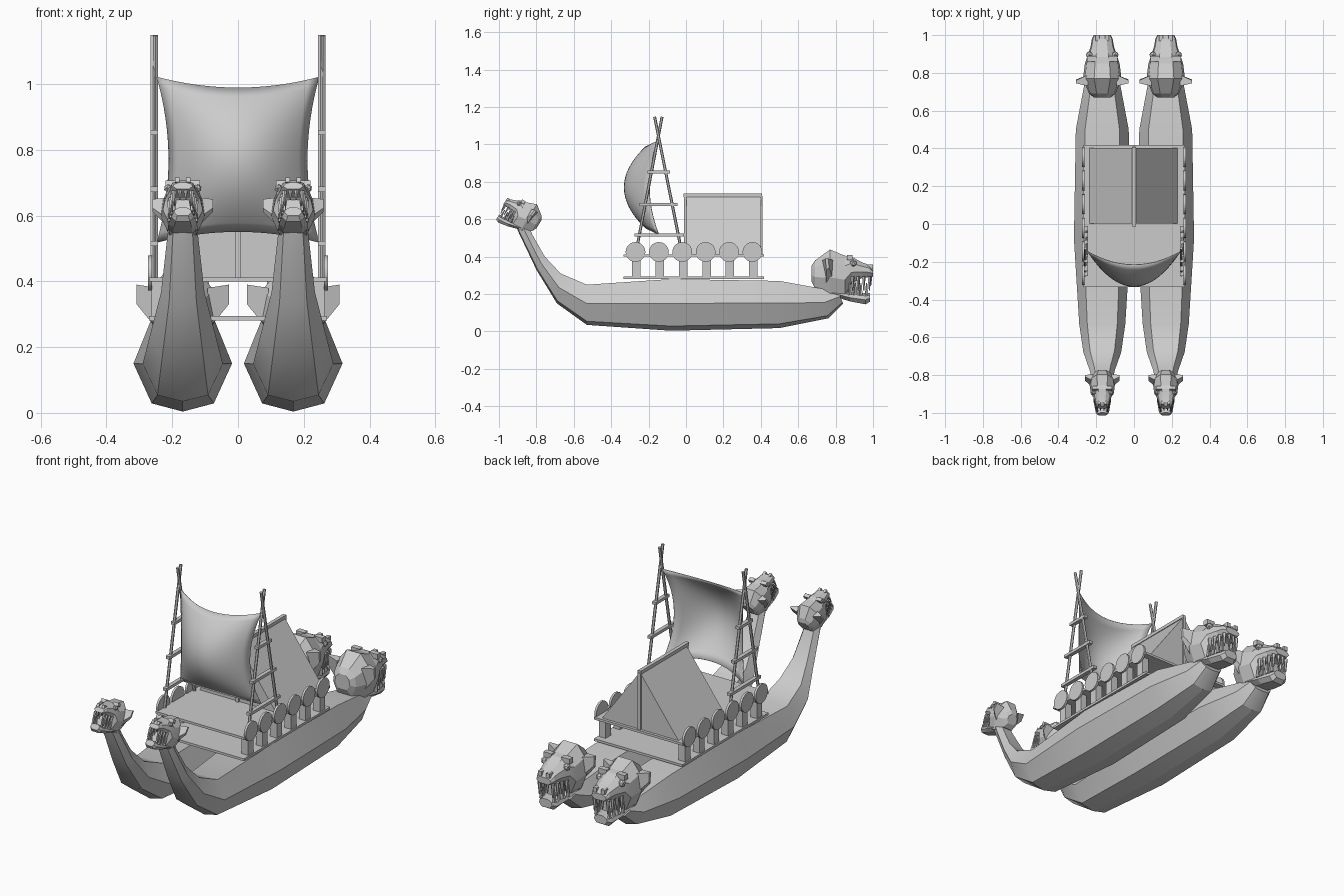
import bpy, bmesh, math
from mathutils import Matrix, Vector

if "Cube" in bpy.data.objects:
    bpy.data.objects.remove(bpy.data.objects["Cube"], do_unlink=True)

grey = bpy.data.materials.new("plain grey")
grey.use_nodes = True
colour = (0.6, 0.6, 0.6, 1)
grey.diffuse_color = colour
grey.node_tree.nodes["Principled BSDF"].inputs["Base Color"].default_value = colour


def finish(name, bm, angle=30):
    bmesh.ops.recalc_face_normals(bm, faces=bm.faces)
    mesh = bpy.data.meshes.new(name)
    bm.to_mesh(mesh)
    bm.free()
    mesh.materials.append(grey)
    ob = bpy.data.objects.new(name, mesh)
    bpy.context.collection.objects.link(ob)
    bpy.ops.object.select_all(action='DESELECT')
    ob.select_set(True)
    bpy.context.view_layer.objects.active = ob
    bpy.ops.object.shade_smooth_by_angle(angle=math.radians(angle))
    return ob


def loft(bm, rings):
    rows = [[bm.verts.new(p) for p in ring] for ring in rings]
    n = len(rows[0])
    for a, b in zip(rows, rows[1:]):
        for i in range(n):
            j = (i + 1) % n
            bm.faces.new((a[i], a[j], b[j], b[i]))
    bm.faces.new(rows[0])
    bm.faces.new(rows[-1])


def box(bm, centre, size):
    m = Matrix.Translation(centre) @ Matrix.Diagonal((*size, 1))
    bmesh.ops.create_cube(bm, size=1, matrix=m)


def rod(bm, a, b, r1, r2=None, sides=6):
    a, b = Vector(a), Vector(b)
    d = b - a
    m = Matrix.Translation((a + b) / 2) @ d.to_track_quat('Z', 'Y').to_matrix().to_4x4()
    bmesh.ops.create_cone(bm, cap_ends=True, segments=sides, radius1=r1,
                          radius2=r1 if r2 is None else r2, depth=d.length, matrix=m)


HULL_X = 0.168

# Hull stations: keel y, keel z, deck y, deck z, half width
STATIONS = [(-.915, .59, -.845, .57, .042), (-.90, .54, -.82, .515, .048),
            (-.80, .33, -.755, .40, .066), (-.69, .15, -.67, .31, .10),
            (-.53, .035, -.53, .25, .122), (-.08, .004, -.08, .28, .15),
            (.5, .018, .5, .27, .14), (.76, .07, .72, .23, .095),
            (.84, .15, .81, .22, .07)]


def hull(name, x):
    bm = bmesh.new()
    rings = []
    for ky, kz, dy, dz, w in STATIONS:
        half = [(.65, 1), (1, .53), (.63, .09)]
        section = half + [(0, 0)] + [(-s, t) for s, t in reversed(half)]
        rings.append([(x + s * w, ky + (dy - ky) * t, kz + (dz - kz) * t)
                      for s, t in section])
    loft(bm, rings)
    finish(name, bm, 28)


def head_ring(u, top, bottom, w):
    h = top - bottom
    half = [(.42, top), (.9, top - .25 * h), (1, bottom + .4 * h), (.62, bottom)]
    return [(s * w, u, z) for s, z in half] + [(-s * w, u, z) for s, z in reversed(half)]


# Beast head, built facing +y about its own centre
def head(name, x, y, z, scale, pitch, facing):
    bm = bmesh.new()
    skull = [(-.17, .06, -.02, .045), (-.15, .09, -.06, .07), (-.07, .148, -.10, .102),
             (.01, .115, -.10, .092), (.045, .11, -.03, .08), (.10, .08, -.005, .062),
             (.14, .065, 0, .055), (.16, .04, .005, .045)]
    jaw = [(-.06, -.06, -.10, .07), (.04, -.08, -.13, .066),
           (.12, -.085, -.145, .054), (.145, -.085, -.13, .04)]
    throat = [(-.02, .02, -.10, .05), (.09, .02, -.10, .034)]
    for part in (skull, jaw, throat):
        loft(bm, [head_ring(*s) for s in part])
    for side in (1, -1):
        # Teeth
        for i in range(4):
            u = .05 + i * .03
            w = side * (.062 - i * .007)
            rod(bm, (w, u, .005), (w, u, -.07), .011, .003, 5)
            rod(bm, (w, u - .014, -.095), (w, u - .014, -.03), .01, .003, 5)
        rod(bm, (side * .014, .147, .01), (side * .014, .147, -.045), .01, .003, 5)
        # Brow, eye and nostril
        box(bm, (side * .055, .035, .105), (.05, .03, .028))
        bmesh.ops.create_icosphere(bm, subdivisions=1, radius=.02,
                                   matrix=Matrix.Translation((side * .068, .055, .075)))
        box(bm, (side * .025, .145, .055), (.022, .03, .024))
        # Flared ear
        root = [(-.11, .09), (-.05, .09), (-.05, -.02), (-.09, -.04)]
        tip = [(-.095, .10), (-.08, .10), (-.075, .05), (-.09, .04)]
        loft(bm, [[(side * .075, u, v) for u, v in root],
                  [(side * .14, u, v) for u, v in tip]])
    turn = Matrix.Rotation(pitch, 4, 'X')
    flip = Matrix.Diagonal((1, facing, 1, 1))
    bm.transform(Matrix.Translation((x, y, z)) @ flip @ turn @ Matrix.Scale(scale, 4))
    finish(name, bm, 12)


for side, label in ((1, "left"), (-1, "right")):
    x = side * HULL_X
    hull(label + "_hull", x)
    head(label + "_bow_head", x, -.888, .622, .66, math.radians(32), -1)
    head(label + "_stern_head", x, .84, .29, 1, 0, 1)

    # Railing posts and round shields
    posts, shields = bmesh.new(), bmesh.new()
    for i in range(6):
        y = -.27 + i * .125
        box(posts, (side * .243, y + .005, .345), (.04, .045, .12))
        rod(shields, (side * .262, y, .425), (side * .274, y, .425), .053, sides=20)
    finish(label + "_posts", posts)
    finish(label + "_shields", shields)

    # A-frame mast with rungs
    mast = bmesh.new()
    mx = side * .255
    rod(mast, (mx - .004, -.27, .41), (mx - .004, -.128, 1.148), .008)
    rod(mast, (mx + .004, -.02, .41), (mx + .004, -.168, 1.148), .008)
    for z, y0, y1 in ((.515, -.275, -.01), (.68, -.25, -.045), (.853, -.205, -.085)):
        box(mast, (mx, (y0 + y1) / 2, z), (.022, y1 - y0, .016))
    finish(label + "_mast", mast)

# Two deck platforms
for name, z in (("lower_platform", .288), ("upper_platform", .406)):
    bm = bmesh.new()
    box(bm, (0, .042, z), (.54, .75, .013))
    finish(name, bm)

# Tent cabin with ridge pole and end posts
bm = bmesh.new()
loft(bm, [[(-.237, y, .41), (.232, y, .41), (0, y, .727)] for y in (.002, .402)])
finish("tent", bm)
bm = bmesh.new()
box(bm, (0, .197, .728), (.02, .42, .018))
for y in (-.004, .404):
    box(bm, (0, y, .565), (.018, .012, .32))
finish("tent_poles", bm)

# Billowing sail
bm = bmesh.new()
N = 16
grid = []
for j in range(N + 1):
    t = 2 * j / N - 1
    bulge = 1 - t * t
    row = []
    for i in range(N + 1):
        s = 2 * i / N - 1
        belly = 1 - s * s
        row.append(bm.verts.new((s * (.247 - .037 * bulge),
                                 -.145 - .05 * bulge - belly * (.07 + .065 * bulge),
                                 .77 + .252 * t - belly * .034 * t)))
    grid.append(row)
for a, b in zip(grid, grid[1:]):
    for i in range(N):
        bm.faces.new((a[i], a[i + 1], b[i + 1], b[i]))
sail = finish("sail", bm, 40)
cloth = sail.modifiers.new("thickness", 'SOLIDIFY')
cloth.thickness = .004
cloth.offset = 0
